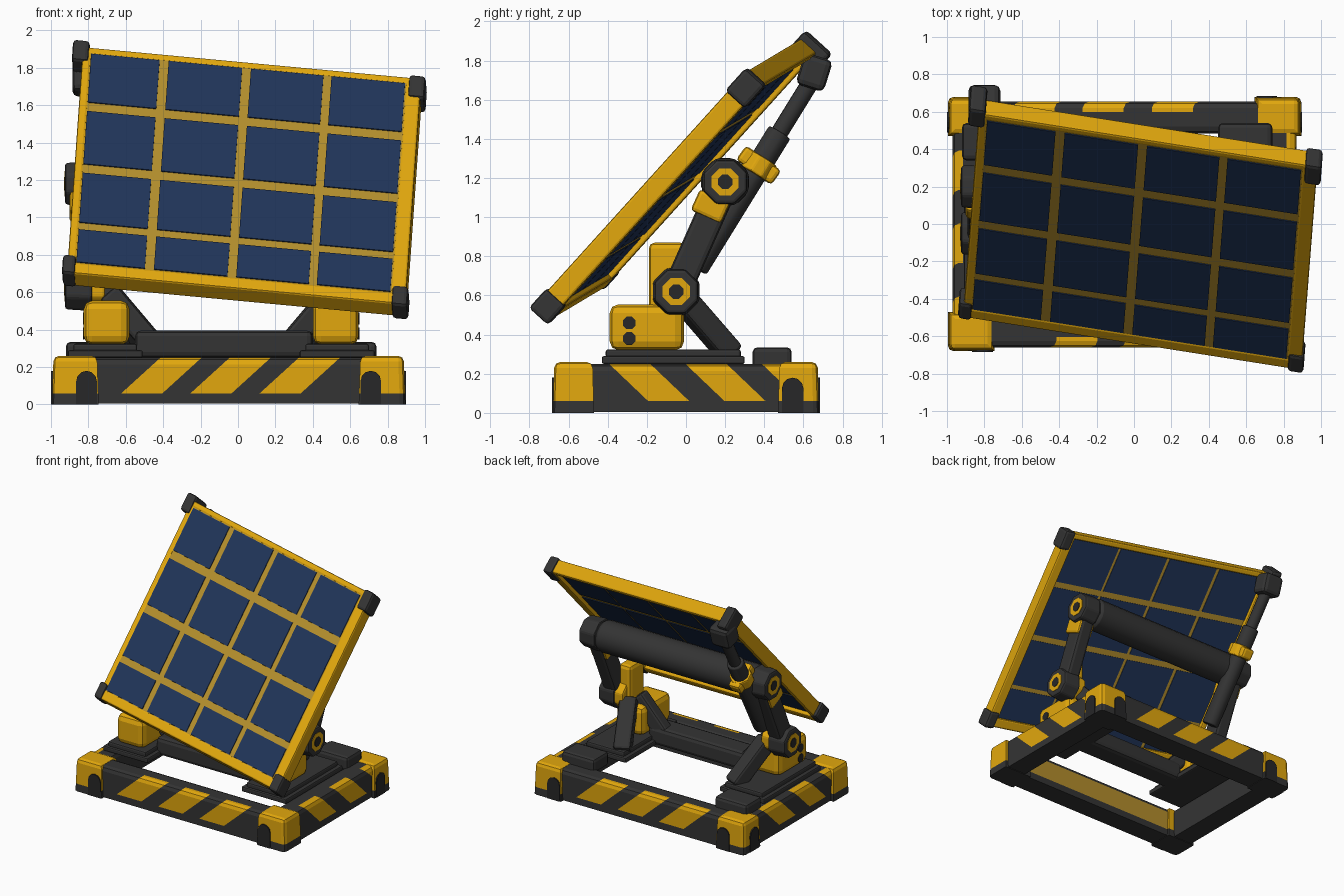
import bpy, bmesh, math
from mathutils import Vector, Matrix

if "Cube" in bpy.data.objects:
    bpy.data.objects.remove(bpy.data.objects["Cube"])


def material(name, rgb):
    m = bpy.data.materials.new(name)
    m.use_nodes = True
    m.diffuse_color = (*rgb, 1)
    m.node_tree.nodes["Principled BSDF"].inputs["Base Color"].default_value = (*rgb, 1)
    return m


YELLOW = material("warm yellow", (0.76, 0.39, 0.004))
DARK = material("charcoal", (0.034, 0.034, 0.034))
BLUE = material("cell blue", (0.014, 0.034, 0.098))
OLIVE = material("dull gold", (0.45, 0.27, 0.025))
BLACK = material("soft black", (0.02, 0.02, 0.021))


def finish(name, bm, mats, bevel=0.0, smooth=False):
    bmesh.ops.recalc_face_normals(bm, faces=bm.faces)
    mesh = bpy.data.meshes.new(name)
    bm.to_mesh(mesh)
    bm.free()
    for m in mats:
        mesh.materials.append(m)
    ob = bpy.data.objects.new(name, mesh)
    bpy.context.collection.objects.link(ob)
    if bevel:
        mod = ob.modifiers.new("bevel", "BEVEL")
        mod.width, mod.segments, mod.limit_method = bevel, 2, "ANGLE"
    if smooth:
        bpy.ops.object.select_all(action="DESELECT")
        ob.select_set(True)
        bpy.context.view_layer.objects.active = ob
        bpy.ops.object.shade_smooth_by_angle(angle=math.radians(40))
    return ob


def mapped_box(name, lo, hi, mat, fn=Vector, bevel=0.0):
    """Box between two corners, each vertex passed through fn."""
    bm = bmesh.new()
    bmesh.ops.create_cube(bm, size=1)
    for v in bm.verts:
        v.co = fn([h if c > 0 else l for c, l, h in zip(v.co, lo, hi)])
    return finish(name, bm, [mat], bevel)


def along(p, q):
    p, q = Vector(p), Vector(q)
    return Matrix.Translation((p + q) / 2) @ (q - p).to_track_quat("Z", "Y").to_matrix().to_4x4(), (q - p).length


def rod(name, p, q, r, mat, sides=16, r2=None, bevel=0.0):
    mtx, length = along(p, q)
    bm = bmesh.new()
    bmesh.ops.create_cone(bm, cap_ends=True, segments=sides, radius1=r, radius2=r2 or r, depth=length)
    bm.transform(mtx @ Matrix.Rotation(math.pi / sides, 4, "Z"))
    return finish(name, bm, [mat], bevel, sides > 8)


def beam(name, p, q, w, d, mat, bevel=0.02):
    mtx, length = along(p, q)
    half = Vector((w, d, length)) / 2
    return mapped_box(name, -half, half, mat, lambda c: mtx @ Vector(c), bevel)


# ---- base rails with three slanted hazard stripes on the outer side
def rail(name, at, turn, length, start, lean, period, width, inner):
    bm = bmesh.new()
    bmesh.ops.create_cube(bm, size=1)
    for v in bm.verts:
        v.co = Vector((v.co.x * length, v.co.y * 0.17, 0.005 + (v.co.z + 0.5) * 0.245))
    top = [e for e in bm.edges if all(v.co.z > 0.2 for v in e.verts)
           and abs(e.verts[0].co.y - e.verts[1].co.y) < 0.01]
    bmesh.ops.bevel(bm, geom=top, offset=0.035, segments=2, affect="EDGES", profile=0.5)

    def cut(co, no):
        bmesh.ops.bisect_plane(bm, geom=bm.verts[:] + bm.edges[:] + bm.faces[:], plane_co=co, plane_no=no)
    cut((0, 0, 0.06), (0, 0, 1))
    cut((0, -0.03, 0), (0, 1, 0))
    for k in range(3):
        for s in (start + k * period, start + k * period + width):
            cut((s, 0, 0), (1, 0, -lean))
    for f in bm.faces:
        c = f.calc_center_median()
        s = c.x - lean * c.z - start
        if c.z > 0.06 and c.y < -0.03 and 0 < s < 3 * period and s % period < width:
            f.material_index = 1
        elif inner and c.y > 0.08 and c.z > 0.06:
            f.material_index = 2
    bm.transform(Matrix.Translation(at) @ Matrix.Rotation(math.radians(turn), 4, "Z"))
    finish(name, bm, [DARK, YELLOW, OLIVE])


rail("front_rail", (-0.05, -0.575, 0), 0, 1.6, -0.64, 1.1, 0.37, 0.22, True)
rail("back_rail", (-0.05, 0.57, 0), 180, 1.6, -0.64, 1.1, 0.37, 0.22, False)
rail("right_side_rail", (0.785, 0, 0), 90, 1.15, -0.13, -1.05, 0.39, 0.21, False)
rail("left_side_rail", (-0.885, 0, 0), -90, 1.15, -0.13, -1.05, 0.39, 0.21, False)


# ---- corner blocks: tapered, dark foot, arched recess on the outer faces
def arch(name, origin, across, out):
    bm = bmesh.new()
    pts = [(-0.055, 0.0), (0.055, 0.0)]
    pts += [(0.055 * math.cos(a), 0.125 + 0.055 * math.sin(a)) for a in [math.pi * i / 6 for i in range(7)]]
    f = bm.faces.new([bm.verts.new(Vector(origin) + Vector(across) * u + Vector((0, 0, h))) for u, h in pts])
    moved = bmesh.ops.extrude_face_region(bm, geom=[f])["geom"]
    bmesh.ops.translate(bm, vec=Vector(out) * 0.009, verts=[g for g in moved if isinstance(g, bmesh.types.BMVert)])
    finish(name, bm, [BLACK])


for sx in (1, -1):
    for sy in (1, -1):
        tag = ("back" if sy > 0 else "front") + ("_left" if sx > 0 else "_right")
        cx, cy, hx, hy = -0.05 + sx * 0.82, sy * 0.575, 0.125, 0.105
        bm = bmesh.new()
        bmesh.ops.create_cube(bm, size=1)
        for v in bm.verts:
            t = 0.93 if v.co.z > 0 else 1
            v.co = Vector((cx + v.co.x * 2 * hx * t, cy + v.co.y * 2 * hy * t, (v.co.z + 0.5) * 0.26))
        edges = [e for e in bm.edges if all((v.co.x - cx) * sx > 0 and (v.co.y - cy) * sy > 0 for v in e.verts)
                 or all(v.co.z > 0.2 for v in e.verts)]
        bmesh.ops.bevel(bm, geom=edges, offset=0.03, segments=2, affect="EDGES", profile=0.5)
        bmesh.ops.bisect_plane(bm, geom=bm.verts[:] + bm.edges[:] + bm.faces[:],
                               plane_co=(0, 0, 0.06), plane_no=(0, 0, 1))
        for f in bm.faces:
            f.material_index = int(f.calc_center_median().z > 0.06)
        finish(tag + "_corner_block", bm, [DARK, YELLOW])
        arch(tag + "_arch_end", (cx - sx * 0.06, cy + sy * (hy - 0.005), 0), (1, 0, 0), (0, sy, 0))
        if sy > 0:
            arch(tag + "_arch_side", (cx + sx * (hx - 0.005), cy - sy * 0.03, 0), (0, 1, 0), (sx, 0, 0))

# ---- lift mechanism, mirrored to both sides
LOW, HIGH = (-0.05, 0.62), (0.2, 1.18)
for s in (1, -1):
    tag = "left_" if s > 0 else "right_"

    def X(v):
        return -0.09 + s * v

    def side_box(name, x0, x1, y0, y1, z0, z1, mat, bevel):
        a, b = sorted((X(x0), X(x1)))
        return mapped_box(tag + name, (a, y0, z0), (b, y1, z1), mat, bevel=bevel)

    side_box("track_plate", 0.42, 0.82, -0.43, 0.3, 0.25, 0.29, DARK, 0.01)
    side_box("track_rail", 0.45, 0.79, -0.41, 0.28, 0.28, 0.325, DARK, 0.012)
    side_box("equipment_pad", 0.54, 0.83, 0.34, 0.54, 0.22, 0.335, DARK, 0.025)
    side_box("motor_housing", 0.49, 0.735, -0.39, -0.01, 0.32, 0.555, YELLOW, 0.045)
    for z in (0.46, 0.38):
        rod(tag + "housing_port", (X(0.73), -0.29, z), (X(0.739), -0.29, z), 0.035, BLACK, 8)
    beam(tag + "rear_brace", (X(0.62), -0.03, 0.6), (X(0.5), 0.23, 0.3), 0.13, 0.12, DARK)
    beam(tag + "inner_gusset", (X(0.6), -0.12, 0.6), (X(0.38), -0.14, 0.34), 0.1, 0.12, DARK)
    beam(tag + "lift_arm", (X(0.74), *LOW), (X(0.74), *HIGH), 0.12, 0.15, DARK, 0.025)
    beam(tag + "arm_collar", (X(0.74), 0.1, 1.0), (X(0.74), 0.15, 1.11), 0.14, 0.17, YELLOW)
    for part, (y, z), hub in (("lower_joint", LOW, YELLOW), ("upper_joint", HIGH, DARK)):
        rod(tag + part + "_hub", (X(0.62), y, z), (X(0.72), y, z), 0.115, hub, 8, bevel=0.015)
        rod(tag + part + "_cap", (X(0.69), y, z), (X(0.835), y, z), 0.13, DARK, 8, 0.12, 0.015)
        rod(tag + part + "_ring", (X(0.83), y, z), (X(0.838), y, z), 0.075, YELLOW, 8)
        rod(tag + part + "_pin", (X(0.832), y, z), (X(0.841), y, z), 0.04, BLACK, 8)

mapped_box("upright_bracket", (0.5, -0.19, 0.5), (0.61, 0.0, 0.87), YELLOW, bevel=0.03)
rod("upper_cross_tube", (-0.8, *HIGH), (0.6, *HIGH), 0.125, DARK, 16, bevel=0.03)
mapped_box("lower_crossbeam", (-0.55, -0.27, 0.25), (0.4, -0.08, 0.395), DARK, bevel=0.03)

# ---- telescopic strut to the raised panel corner
foot, tip = Vector((-0.72, 0.05, 0.74)), Vector((-0.8, 0.68, 1.76))
rod("strut_sleeve", foot, foot.lerp(tip, 0.68), 0.065, DARK, 12, bevel=0.01)
rod("strut_rod", foot.lerp(tip, 0.6), tip, 0.045, DARK, 12)
rod("strut_clamp", foot.lerp(tip, 0.47), foot.lerp(tip, 0.55), 0.085, YELLOW, 8, bevel=0.01)
grip = foot.lerp(tip, 0.51)
beam("strut_clamp_bolt", grip + Vector((0, -0.09, 0.07)), grip + Vector((0, 0.09, -0.06)), 0.1, 0.09, YELLOW)

# ---- tilted solar panel: a runs across, b runs down from the top, c is depth
CENTRE = Vector((0.033, -0.095, 1.23))
U, V = Vector((1.81, -0.285, -0.17)), Vector((0.085, 1.085, 1.2))
N = U.cross(V).normalized()


def on_panel(p):
    a, b, c = p
    return CENTRE + U * (a - 0.5) + V * (0.5 - b) + N * c


def panel_box(name, a, b, c, mat, bevel=0.0):
    return mapped_box(name, (a[0], b[0], c[0]), (a[1], b[1], c[1]), mat, on_panel, bevel)


panel_box("panel_backing", (0.01, 0.99), (0.01, 0.99), (-0.075, -0.004), OLIVE)
depth = (-0.11, 0.0)
panel_box("frame_top", (0, 1), (0, 0.028), depth, YELLOW, 0.012)
panel_box("frame_bottom", (0, 1), (0.958, 1.005), depth, YELLOW, 0.012)
panel_box("frame_right", (0, 0.026), (0, 1), depth, YELLOW, 0.012)
panel_box("frame_left", (0.955, 1), (0, 1), depth, YELLOW, 0.012)

columns = [(0.026, 0.228), (0.255, 0.472), (0.498, 0.712), (0.736, 0.953)]
rows = [(0.03, 0.245), (0.285, 0.52), (0.56, 0.78), (0.812, 0.957)]
for i, a in enumerate(columns):
    for j, b in enumerate(rows):
        panel_box(f"solar_cell_{i}_{j}", a, b, (-0.006, 0.002), BLUE)
        wide_a, wide_b = ((r[0] - 0.006, r[1] + 0.006) for r in (a, b))
        panel_box(f"rear_cell_{i}_{j}", wide_a, wide_b, (-0.08, -0.073), BLUE)

# ---- corner guards, the one on the strut is larger
for name, a, b, ha, hb, low in (("top_right", -0.005, 0.02, 0.025, 0.045, -0.17),
                                ("top_left", 0.988, 0.04, 0.025, 0.048, -0.125),
                                ("bottom_right", 0.005, 0.97, 0.02, 0.04, -0.115),
                                ("bottom_left", 0.982, 0.972, 0.024, 0.042, -0.12)):
    panel_box(name + "_corner_guard", (a - ha, a + ha), (b - hb, b + hb), (low, 0.012), DARK, 0.02)
beam("strut_head", tip - Vector((0, 0.05, 0.1)), tip + Vector((0, 0, 0.06)), 0.17, 0.15, DARK, 0.03)
